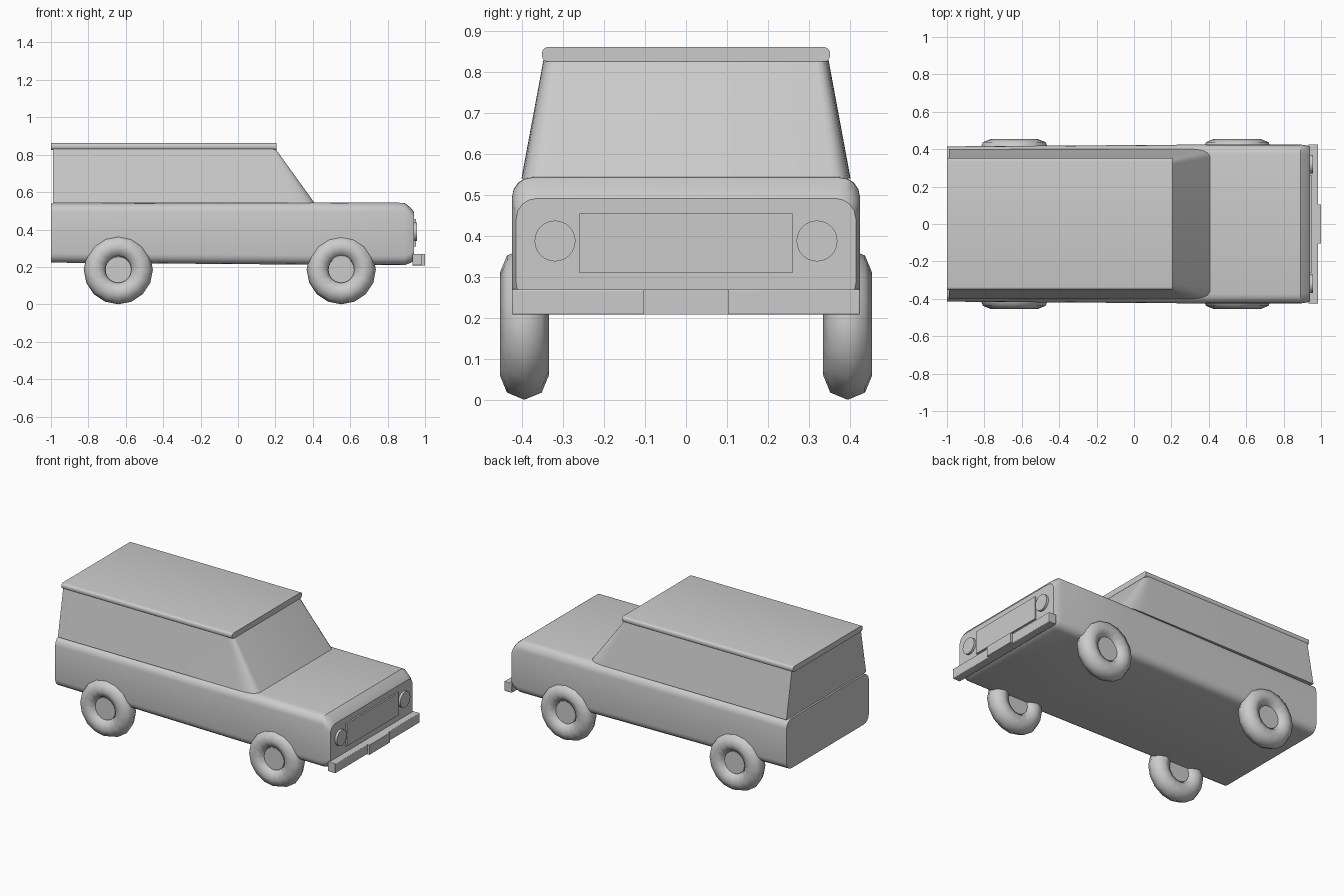
import bpy, bmesh, math

if "Cube" in bpy.data.objects:
    bpy.data.objects.remove(bpy.data.objects["Cube"])


def finish(obj, name, angle=35):
    obj.name = name
    bpy.ops.object.select_all(action='DESELECT')
    obj.select_set(True)
    bpy.context.view_layer.objects.active = obj
    bpy.ops.object.shade_smooth_by_angle(angle=math.radians(angle))
    return obj


def loft(name, rings, angle=35):
    """Skin a list of equal-length point rings and cap both ends."""
    bm = bmesh.new()
    loops = [[bm.verts.new(p) for p in ring] for ring in rings]
    for a, b in zip(loops, loops[1:]):
        n = len(a)
        for i in range(n):
            j = (i + 1) % n
            bm.faces.new((a[i], a[j], b[j], b[i]))
    bm.faces.new(loops[0])
    bm.faces.new(loops[-1])
    bmesh.ops.recalc_face_normals(bm, faces=bm.faces)
    mesh = bpy.data.meshes.new(name)
    bm.to_mesh(mesh)
    bm.free()
    obj = bpy.data.objects.new(name, mesh)
    bpy.context.collection.objects.link(obj)
    return finish(obj, name, angle)


def body_ring(x, w, z0, z1, r=0.05, steps=4):
    """Rounded rectangle across the car at position x."""
    pts = []
    for k, (sy, top) in enumerate(((1, 1), (-1, 1), (-1, 0), (1, 0))):
        cz = z1 - r if top else z0 + r
        for i in range(steps + 1):
            a = math.radians(90 * k + 90 * i / steps)
            pts.append((x, sy * (w - r) + r * math.cos(a), cz + r * math.sin(a)))
    return pts


def cabin_ring(z, x0, x1, w, dx, dy, steps=6):
    """Plan outline of the cabin with curved front corners."""
    half = [(x0, w)]
    for i in range(steps + 1):
        t = i / steps
        half.append((x1 - dx * (1 - t) ** 2, w - dy * t * t))
    return [(x, y, z) for x, y in half] + [(x, -y, z) for x, y in reversed(half)]


def box(name, x, y, z, bevel=0):
    """Box from (min, max) ranges."""
    bpy.ops.mesh.primitive_cube_add(
        size=1, location=[sum(r) / 2 for r in (x, y, z)])
    obj = bpy.context.object
    obj.scale = [r[1] - r[0] for r in (x, y, z)]
    bpy.ops.object.transform_apply(location=False, rotation=False, scale=True)
    if bevel:
        mod = obj.modifiers.new("Bevel", 'BEVEL')
        mod.width, mod.segments = bevel, 3
    return finish(obj, name)


def disc(name, radius, depth, loc, rot, sides=24):
    bpy.ops.mesh.primitive_cylinder_add(
        vertices=sides, radius=radius, depth=depth, location=loc, rotation=rot)
    return finish(bpy.context.object, name)


# Lower body with chamfered nose
loft("body", [
    body_ring(-1.0, 0.415, 0.223, 0.54),
    body_ring(0.41, 0.425, 0.212, 0.545),
    body_ring(0.89, 0.425, 0.21, 0.543),
    body_ring(0.925, 0.42, 0.222, 0.515),
    body_ring(0.942, 0.415, 0.235, 0.492)])

# Cabin with raked windshield, and roof slab
loft("cabin", [
    cabin_ring(0.541, -0.99, 0.41, 0.402, 0.14, 0.047),
    cabin_ring(0.832, -0.99, 0.20, 0.348, 0.03, 0.03)])

# Roof profile extruded lengthwise
loft("roof", [body_ring(x, 0.352, 0.826, 0.862, 0.015) for x in (-1.0, 0.205)])

# Wheels
for end, x in (("rear", -0.64), ("front", 0.552)):
    for side, s in (("left", 1), ("right", -1)):
        loc, rot = (x, s * 0.395, 0.185), (math.pi / 2, 0, 0)
        bpy.ops.mesh.primitive_torus_add(
            major_segments=16, minor_segments=8, major_radius=0.125,
            minor_radius=0.06, location=loc, rotation=rot)
        finish(bpy.context.object, f"{end}_{side}_tire", 60)
        disc(f"{end}_{side}_hub", 0.07, 0.06, loc, rot)

# Grille and headlights
box("grille", (0.93, 0.952), (-0.26, 0.26), (0.31, 0.455))
for side, s in (("left", 1), ("right", -1)):
    disc(f"{side}_headlight", 0.05, 0.03, (0.942, s * 0.32, 0.388), (0, math.pi / 2, 0))

# Bumper with raised centre plate
box("bumper", (0.932, 0.985), (-0.425, 0.425), (0.208, 0.27), 0.004)
box("bumper_plate", (0.95, 1.0), (-0.104, 0.104), (0.208, 0.27))
